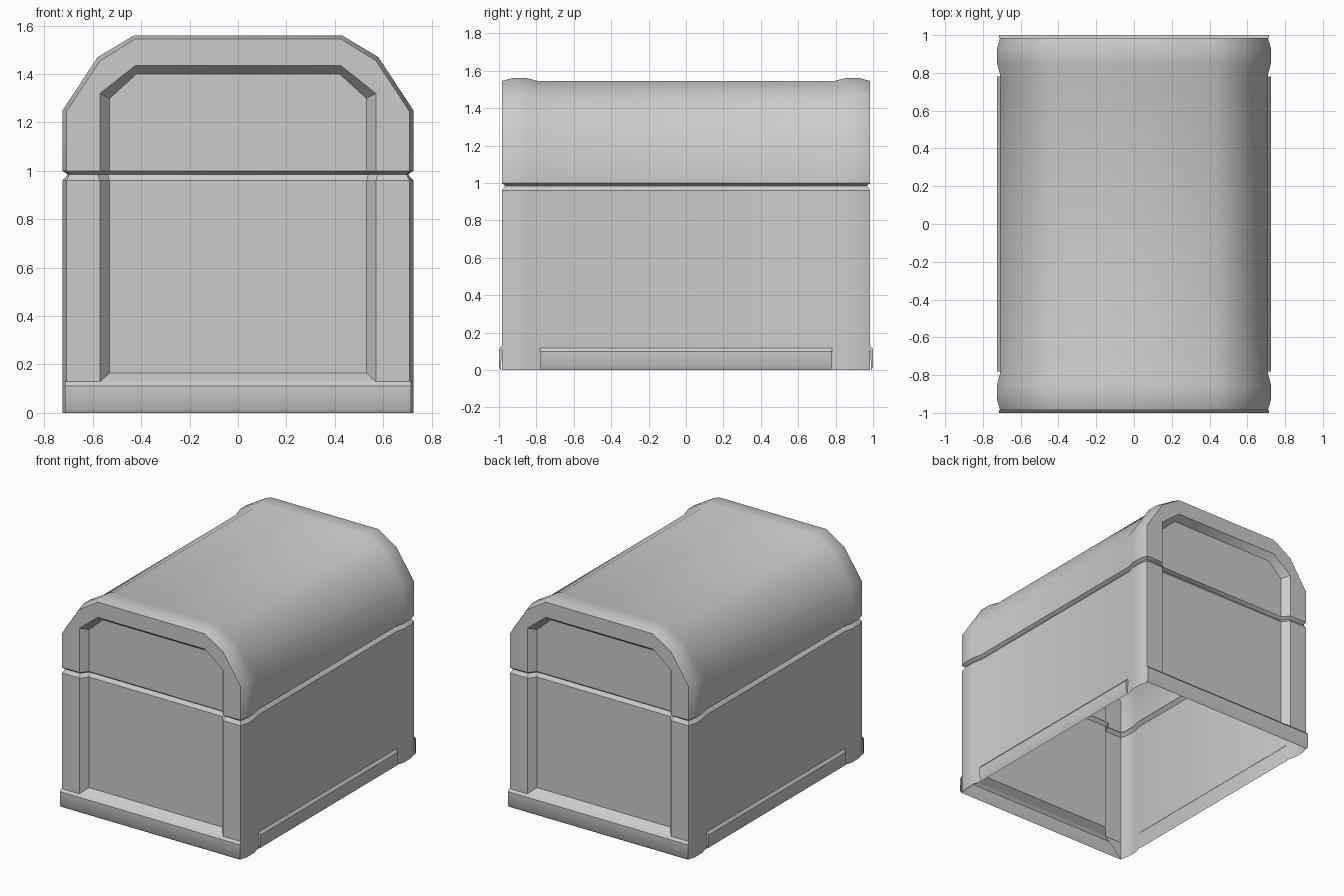
import bpy, bmesh, math

if "Cube" in bpy.data.objects:
    bpy.data.objects.remove(bpy.data.objects["Cube"])

# Half cross-sections (x, z), mirrored about x = 0
OUTER = [(0.725, 0), (0.725, 1.25), (0.58, 1.47), (0.43, 1.56)]
BODY = [(0.709, 0), (0.709, 1.245), (0.57, 1.455), (0.425, 1.545)]
OPENING = [(0.57, 0.13), (0.57, 1.22), (0.57, 1.32), (0.425, 1.435)]
PANEL = [(0.53, 0.165), (0.53, 1.20), (0.53, 1.30), (0.42, 1.40)]
GROOVE_LOW, GROOVE_MID, GROOVE_TOP = 0.96, 0.985, 1.0


def finish(name, bm):
    me = bpy.data.meshes.new(name)
    bm.to_mesh(me)
    bm.free()
    ob = bpy.data.objects.new(name, me)
    bpy.context.collection.objects.link(ob)
    bpy.ops.object.select_all(action='DESELECT')
    ob.select_set(True)
    bpy.context.view_layer.objects.active = ob
    bpy.ops.object.shade_smooth_by_angle(angle=math.radians(35))
    return ob


def ring(bm, half, y):
    pts = half + [(-x, z) for x, z in reversed(half)]
    return [bm.verts.new((x, y, z)) for x, z in pts]


def bridge(bm, a, b, closed=False):
    n = len(a)
    for i in range(n if closed else n - 1):
        j = (i + 1) % n
        bm.faces.new((a[i], a[j], b[j], b[i]))


def shell_half(name, keep_top):
    bm = bmesh.new()
    # lengthwise skin with raised end frames
    stations = [(-0.985, BODY), (-0.93, OUTER), (-0.85, OUTER), (-0.79, BODY),
                (0.79, BODY), (0.85, OUTER), (0.93, OUTER), (0.985, BODY)]
    rings = [ring(bm, p, y) for y, p in stations]
    for a, b in zip(rings, rings[1:]):
        bridge(bm, a, b)
    # recessed end panels
    for s, edge in ((-1, rings[0]), (1, rings[-1])):
        opening = ring(bm, OPENING, s * 0.985)
        panel = ring(bm, PANEL, s * 0.935)
        bridge(bm, edge, opening)
        bridge(bm, opening, panel, True)
        bm.faces.new(panel)
    bmesh.ops.recalc_face_normals(bm, faces=bm.faces)
    # groove between base and lid
    for z in (GROOVE_LOW, GROOVE_MID, GROOVE_TOP):
        bmesh.ops.bisect_plane(bm, geom=bm.verts[:] + bm.edges[:] + bm.faces[:],
                               plane_co=(0, 0, z), plane_no=(0, 0, 1))
    bm.normal_update()
    moves = []
    for v in bm.verts:
        if abs(v.co.z - GROOVE_MID) < 1e-4:
            n = v.normal.copy()
            n.z = 0
            if n.dot(v.co) < 0:
                n.negate()
            moves.append((v, n.normalized() * -0.022))
    for v, d in moves:
        v.co += d
    drop = [f for f in bm.faces
            if (f.calc_center_median().z > GROOVE_MID) != keep_top]
    bmesh.ops.delete(bm, geom=drop, context='FACES')
    return finish(name, bm)


def trim(name, profile, length, along_x, side):
    # profile: (outward distance, z), swept along the wall
    bm = bmesh.new()
    ends = []
    for t in (-length, length):
        ends.append([bm.verts.new((t, side * d, z) if along_x else (side * d, t, z))
                     for d, z in profile])
    bridge(bm, ends[0], ends[1])
    for e in ends:
        bm.faces.new(e)
    bmesh.ops.recalc_face_normals(bm, faces=bm.faces)
    # open sheet: make sure the outer strip faces outward
    axis = 1 if along_x else 0
    if sum(f.normal[axis] * side * f.calc_area() for f in bm.faces) < 0:
        bmesh.ops.reverse_faces(bm, faces=bm.faces)
    return finish(name, bm)


# Main shells
shell_half("chest_base", False)
shell_half("chest_lid", True)

# Bottom trims
END_TRIM = [(0.984, 0.13), (1.0, 0.112), (1.0, 0.015), (0.99, 0)]
SIDE_TRIM = [(0.708, 0.12), (0.724, 0.10), (0.724, 0.025), (0.713, 0)]
for s, n in ((-1, "front"), (1, "back")):
    trim(n + "_bottom_trim", END_TRIM, 0.715, True, s)
for s, n in ((-1, "left"), (1, "right")):
    trim(n + "_bottom_trim", SIDE_TRIM, 0.78, False, s)
